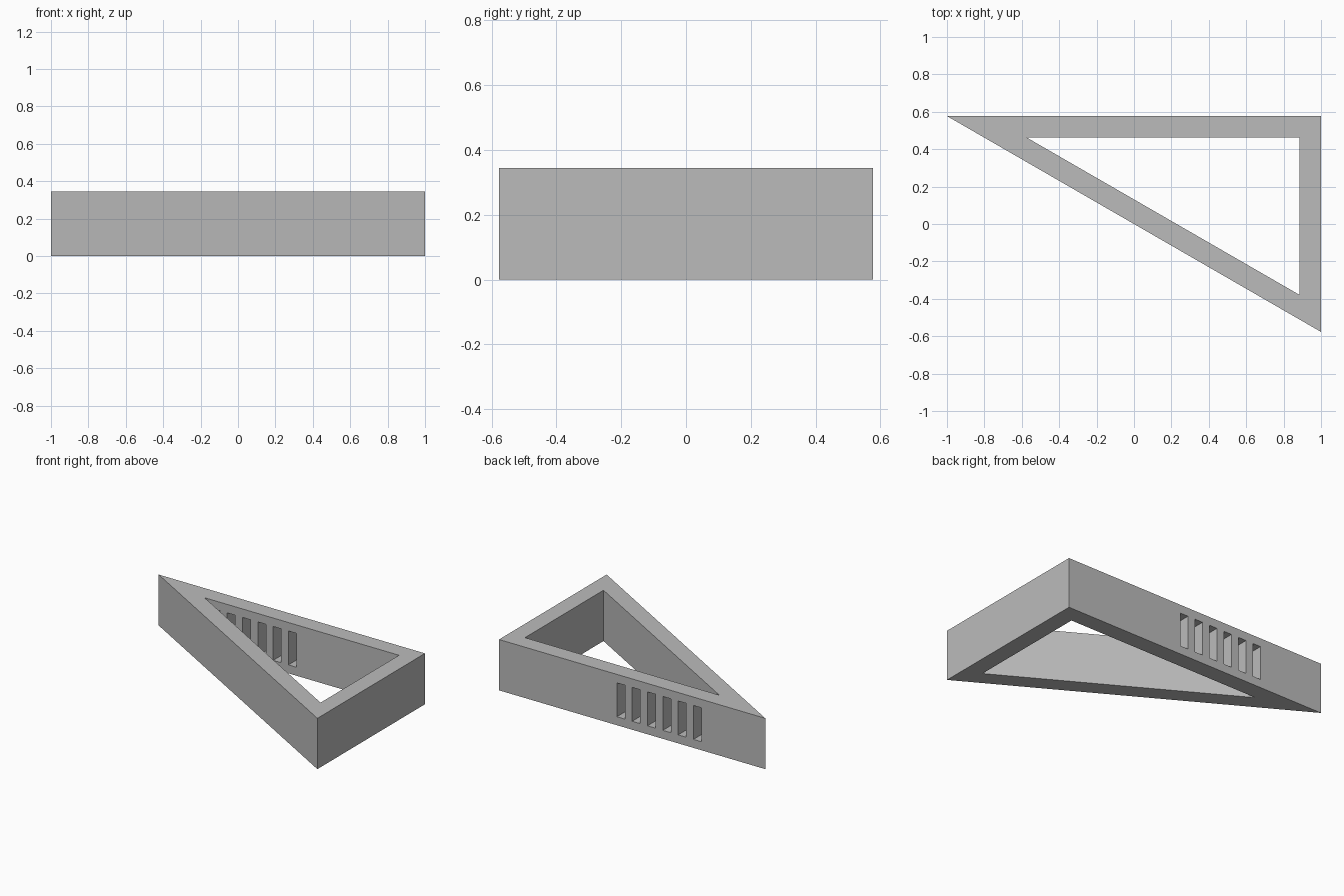
import bpy
import bmesh

cube = bpy.data.objects.get("Cube")
if cube:
    bpy.data.objects.remove(cube, do_unlink=True)

HEIGHT = 0.345
OUTER = [(-1, 0.577), (1, -0.577), (1, 0.577)]
INNER = [(-0.575, 0.463), (0.885, -0.379), (0.885, 0.463)]
SLOT_COUNT, SLOT_PITCH, SLOT_WIDTH = 6, 0.115, 0.06

grey = bpy.data.materials.new("matte grey")
grey.use_nodes = True
grey.diffuse_color = (0.5, 0.5, 0.5, 1)
grey.node_tree.nodes["Principled BSDF"].inputs["Base Color"].default_value = (0.5, 0.5, 0.5, 1)


def make_object(name, bm):
    bmesh.ops.recalc_face_normals(bm, faces=bm.faces)
    mesh = bpy.data.meshes.new(name)
    bm.to_mesh(mesh)
    bm.free()
    mesh.materials.append(grey)
    obj = bpy.data.objects.new(name, mesh)
    bpy.context.collection.objects.link(obj)
    return obj


# Triangular frame: mitred ring extruded to full height
bm = bmesh.new()
outer = [bm.verts.new((x, y, 0)) for x, y in OUTER]
inner = [bm.verts.new((x, y, 0)) for x, y in INNER]
for i in range(3):
    j = (i + 1) % 3
    bm.faces.new((outer[i], outer[j], inner[j], inner[i]))
result = bmesh.ops.extrude_face_region(bm, geom=bm.faces[:], use_keep_orig=True)
top = [v for v in result["geom"] if isinstance(v, bmesh.types.BMVert)]
bmesh.ops.translate(bm, verts=top, vec=(0, 0, HEIGHT))
frame = make_object("triangular_frame", bm)

# Row of upright slots through the back wall
bm = bmesh.new()
for i in range(SLOT_COUNT):
    box = bmesh.ops.create_cube(bm, size=1)["verts"]
    bmesh.ops.scale(bm, verts=box, vec=(SLOT_WIDTH, 0.2, 0.23))
    bmesh.ops.translate(bm, verts=box, vec=(0.085 - i * SLOT_PITCH, 0.52, HEIGHT / 2))
cutter = make_object("slot_cutter", bm)
cutter.hide_render = True

# Cut the slots, then drop the cutter
cut = frame.modifiers.new("slots", 'BOOLEAN')
cut.operation = 'DIFFERENCE'
cut.solver = 'EXACT'
cut.object = cutter
bpy.context.view_layer.objects.active = frame
bpy.ops.object.modifier_apply(modifier=cut.name)
bpy.data.objects.remove(cutter, do_unlink=True)
